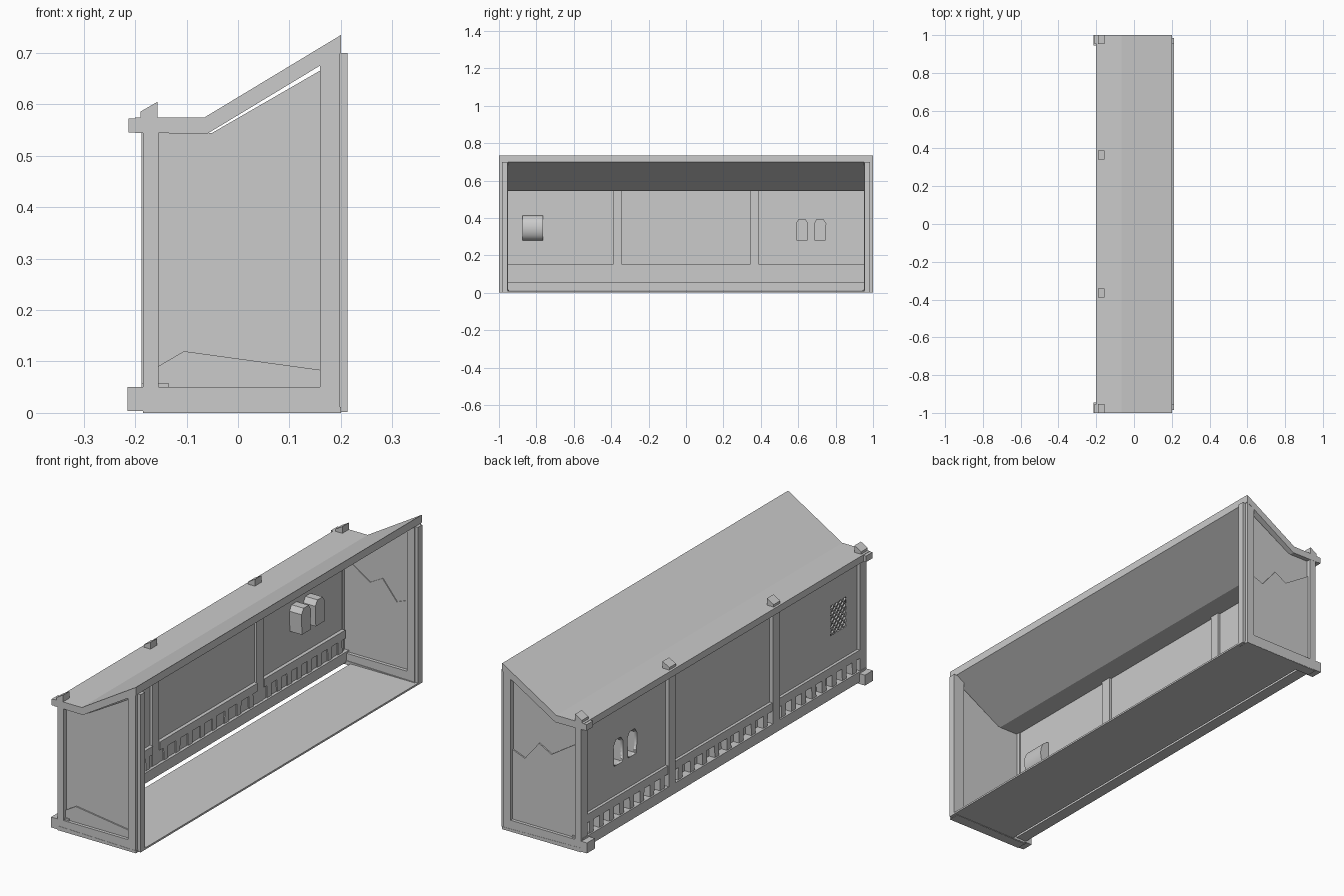
import bpy, bmesh, math
from mathutils import Matrix, Vector
import random

if "Cube" in bpy.data.objects:
    bpy.data.objects.remove(bpy.data.objects["Cube"])
random.seed(4)


def add(name, bm):
    bmesh.ops.recalc_face_normals(bm, faces=bm.faces)
    me = bpy.data.meshes.new(name)
    bm.to_mesh(me)
    bm.free()
    ob = bpy.data.objects.new(name, me)
    bpy.context.collection.objects.link(ob)
    return ob


def put_box(bm, x0, x1, y0, y1, z0, z1, rot=None):
    c = Vector(((x0 + x1) / 2, (y0 + y1) / 2, (z0 + z1) / 2))
    m = Matrix.Translation(c)
    if rot:
        m = m @ Matrix.Rotation(rot, 4, 'X')
    bmesh.ops.create_cube(bm, size=1, matrix=m @ Matrix.Diagonal((x1 - x0, y1 - y0, z1 - z0, 1)))


def box(name, *d):
    bm = bmesh.new()
    put_box(bm, *d)
    return add(name, bm)


def prism(name, pts, a, b, axis='y', caps=(True, True)):
    """Extrude an outline (xz along y, or yz along x) from a to b."""
    bm = bmesh.new()
    f = (lambda p, t: (p[0], t, p[1])) if axis == 'y' else (lambda p, t: (t, p[0], p[1]))
    r0 = [bm.verts.new(f(p, a)) for p in pts]
    r1 = [bm.verts.new(f(p, b)) for p in pts]
    for i in range(len(pts)):
        j = (i + 1) % len(pts)
        bm.faces.new((r0[i], r0[j], r1[j], r1[i]))
    if caps[0]:
        bm.faces.new(r0)
    if caps[1]:
        bm.faces.new(r1)
    return add(name, bm)


def holed_sheet(name, loops, x, half):
    """yz sheet with holes, filled from a flat curve."""
    cu = bpy.data.curves.new(name + "_curve", 'CURVE')
    cu.dimensions, cu.fill_mode, cu.extrude = '2D', 'BOTH', half
    for pts in loops:
        s = cu.splines.new('POLY')
        s.points.add(len(pts) - 1)
        for p, q in zip(s.points, pts):
            p.co = (q[0], q[1], 0, 1)
        s.use_cyclic_u = True
    tmp = bpy.data.objects.new(name + "_tmp", cu)
    bpy.context.collection.objects.link(tmp)
    dg = bpy.context.evaluated_depsgraph_get()
    me = bpy.data.meshes.new_from_object(tmp.evaluated_get(dg))
    bpy.data.objects.remove(tmp)
    ob = bpy.data.objects.new(name, me)
    ob.rotation_euler = (math.pi / 2, 0, math.pi / 2)
    ob.location.x = x
    bpy.context.collection.objects.link(ob)


# roof slab, eave beam, floor
prism("roof", [(-.2, .575), (-.065, .575), (.2, .735), (.2, .7), (-.06, .543), (-.2, .545)], -1, 1)
box("floor", -.115, .213, -.985, .985, .002, .01)
box("wall_base_beam", -.188, -.135, -.99, .99, .012, .058)

# end frames with split panels
cracks = {-1: [(-.16, .088), (-.105, .12), (.165, .083)],
          1: [(-.16, .47), (-.03, .387), (.03, .42), (.1, .335), (.165, .36)]}
for s, tag in ((-1, "front"), (1, "back")):
    prism(tag + "_frame", [(-.185, 0), (.198, 0), (.198, .725), (.16, .69), (.16, .05), (-.155, .05),
                           (-.155, .56), (-.185, .56)], s * .953, s * .999)
    crack = cracks[s]
    prism(tag + "_lower_panel", [(.165, .04), (-.16, .04)] + crack, s * .968, s * .985)
    prism(tag + "_upper_panel", crack + [(.165, .669), (-.05, .545), (-.16, .545)], s * .972, s * .979)
    prism(tag + "_sill", [(-.213, .004), (-.213, .02), (.2, .011), (.2, 0), (-.1, .001)],
          s * .95, s * 1)
    box(tag + "_base_block", -.215, -.18, min(s * .945, s), max(s * .945, s), .004, .05)
    box(tag + "_eave_end", -.213, -.18, min(s * .955, s), max(s * .955, s), .546, .573)
    box(tag + "_opening_trim", .197, .213, min(s * .955, s * .985), max(s * .955, s * .985), .01, .7)

# posts and roof caps
for i, y in enumerate((-.977, -.365, .365, .977)):
    if abs(y) < .9:
        box(f"post_{i}", -.188, -.147, y - .024, y + .024, .012, .56)
    prism(f"roof_cap_{i}", [(-.19, .57), (-.19, .586), (-.157, .605), (-.157, .57)], y - .023, y + .023)


def arch(y, w=.03):
    return [(y - w, .28), (y + w, .28), (y + w * 1.1, .37), (y + w * .6, .393),
            (y - w * .6, .393), (y - w * 1.1, .37)]


# long wall with window holes
lat = (-.875, -.765, .28, .412)
grille = [(lat[0], lat[2]), (lat[1], lat[2]), (lat[1], lat[3]), (lat[0], lat[3])]
holed_sheet("long_wall", [[(-.96, .14), (.96, .14), (.96, .555), (-.96, .555)],
                          arch(.62), arch(.717), grille], -.165, .006)
for i, y in enumerate((.62, .717)):
    prism(f"niche_{i}", arch(y), -.171, -.1, 'x', (False, True))

# bulged back behind the grille
n = 10
half_round = [(-.16 + .045 * math.sin(math.pi * k / n),
               lat[2] + (lat[3] - lat[2]) * (1 - math.cos(math.pi * k / n)) / 2) for k in range(n + 1)]
hood = prism("grille_hood", half_round, lat[0], lat[1])
bpy.context.view_layer.objects.active = hood
hood.select_set(True)
bpy.ops.object.shade_smooth_by_angle(angle=math.radians(40))

# diagonal lattice clipped to its window
bm = bmesh.new()
w, h = lat[1] - lat[0], lat[3] - lat[2]
step = .028
for sgn in (1, -1):
    c = step / 2
    while c < w + h:
        u0, u1 = max(0, c - h), min(w, c)
        if u1 - u0 > .005:
            um, vm = (u0 + u1) / 2, c - (u0 + u1) / 2
            y = lat[0] + um if sgn > 0 else lat[1] - um
            z, ln = lat[2] + vm, (u1 - u0) * math.sqrt(2)
            put_box(bm, -.171, -.164, y - ln / 2, y + ln / 2, z - .0025, z + .0025, -sgn * math.pi / 4)
        c += step
add("window_lattice", bm)

# rails, backing board and slightly crooked balusters per bay
bm = bmesh.new()
for b, (y0, y1) in enumerate(((-.955, -.389), (-.341, .341), (.389, .955))):
    box(f"rail_{b}", -.184, -.143, y0, y1, .113, .15)
    box(f"baluster_backing_{b}", -.153, -.149, y0, y1, .05, .12)
    count = 8
    for k in range(count):
        y = y0 + (y1 - y0) * (k + .5) / count
        put_box(bm, -.181, -.144, y - .015, y + .015, .045, .126, random.uniform(-.06, .06))
add("balusters", bm)
